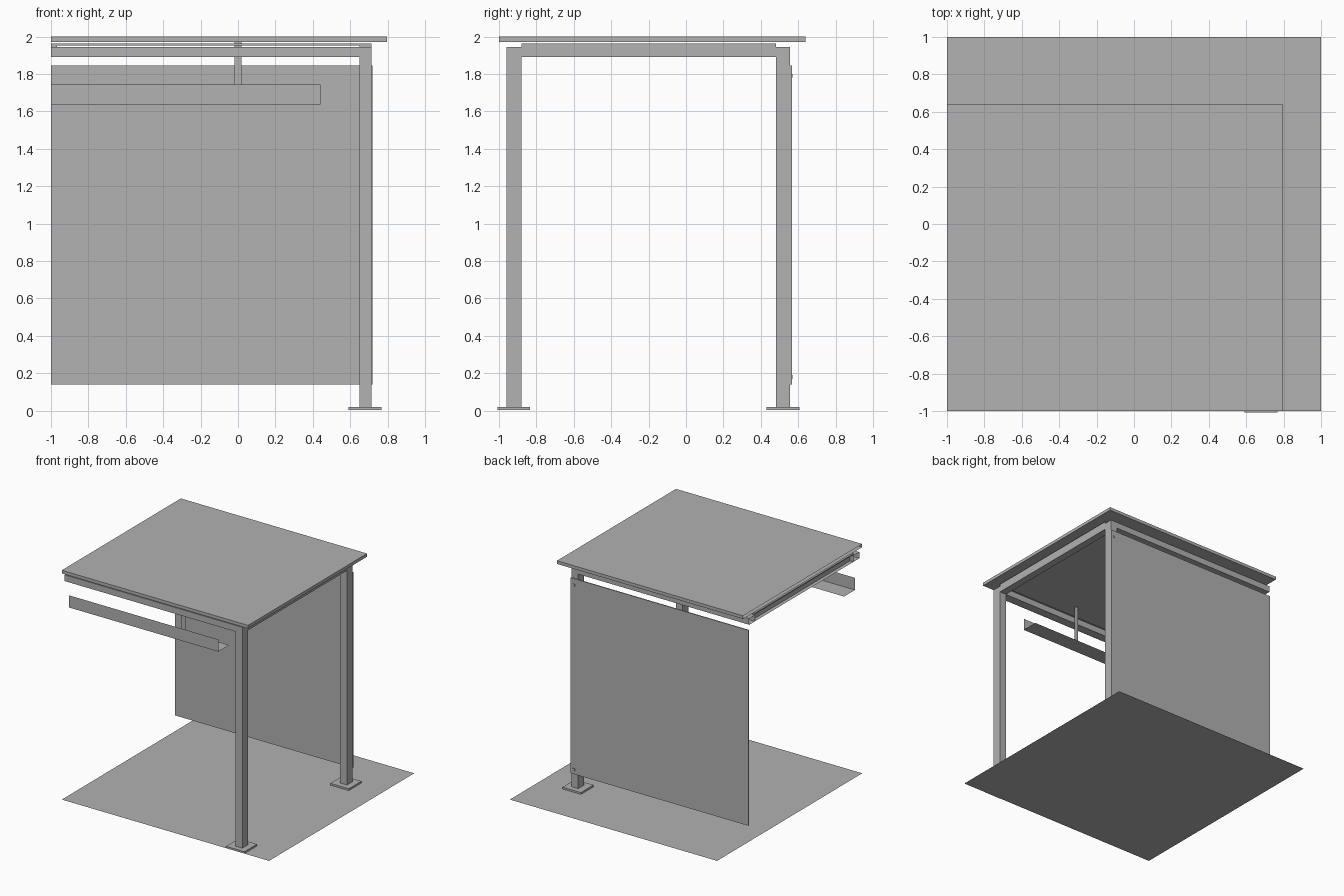
import bpy, bmesh

old = bpy.data.objects.get("Cube")
if old:
    bpy.data.objects.remove(old, do_unlink=True)

# Single painted-metal colour
grey = bpy.data.materials.new("plain_grey")
grey.use_nodes = True
colour = (0.445, 0.445, 0.445, 1)
grey.diffuse_color = colour
grey.node_tree.nodes["Principled BSDF"].inputs["Base Color"].default_value = colour


def finish(name, bm):
    mesh = bpy.data.meshes.new(name)
    bm.to_mesh(mesh)
    bm.free()
    mesh.materials.append(grey)
    obj = bpy.data.objects.new(name, mesh)
    bpy.context.collection.objects.link(obj)
    return obj


def box(name, x, y, z, open_end=False):
    """Box from three (low, high) ranges; open_end removes the -x face."""
    bm = bmesh.new()
    bmesh.ops.create_cube(bm, size=1)
    for v in bm.verts:
        for i, (low, high) in enumerate((x, y, z)):
            v.co[i] = low if v.co[i] < 0 else high
    bm.normal_update()
    if open_end:
        ends = [f for f in bm.faces if f.normal.x < -0.9]
        bmesh.ops.delete(bm, geom=ends, context='FACES_ONLY')
    return finish(name, bm)


def sheet(name, path, x):
    """Thin sheet: a (y, z) path swept between two x positions."""
    bm = bmesh.new()
    rows = [[bm.verts.new((px, y, z)) for y, z in path] for px in x]
    for i in range(len(path) - 1):
        bm.faces.new((rows[0][i], rows[1][i], rows[1][i + 1], rows[0][i + 1]))
    return finish(name, bm)


CUT = -1.0                   # section plane where the long parts stop
POST_X = (0.65, 0.715)
FRONT_Y = (-0.96, -0.88)
BACK_Y = (0.48, 0.557)

# Ground sheet
sheet("ground_sheet", [(-1, 0), (1, 0)], (-1, 1))

# Posts, foot plates and long beams, front and back
for side, span in (("front", FRONT_Y), ("back", BACK_Y)):
    mid = sum(span) / 2
    box(side + "_post", POST_X, span, (0.015, 1.945))
    box(side + "_foot_plate", (0.59, 0.767), (mid - 0.087, mid + 0.087), (0.004, 0.02))
    box(side + "_beam", (CUT, POST_X[0]), span, (1.89, 1.945), open_end=True)

# Cross beams between the front and back beams
between = (FRONT_Y[1], BACK_Y[0])
box("end_cross_beam", POST_X, between, (1.89, 1.962))
box("cut_cross_beam", (CUT, -0.967), between, (1.89, 1.962), open_end=True)

# Ceiling sheet and hollow roof
box("ceiling_sheet", (CUT, POST_X[1]), between, (1.952, 1.962))
box("roof", (CUT, 0.797), (-1, 0.64), (1.972, 2), open_end=True)

# Back wall panel with its fixings
box("back_panel", (CUT, 0.718), (0.557, 0.566), (0.14, 1.845))
for label, z in (("lower", 0.18), ("upper", 1.79)):
    box(label + "_panel_fixing", (0.675, 0.695), (0.566, 0.57), (z - 0.01, z + 0.01))

# Angled fascia tray and its flat hanger
sheet("fascia_tray", [(-0.9, 1.743), (-0.9, 1.637), (-0.75, 1.637)], (CUT, 0.44))
sheet("tray_hanger", [(-0.75, 1.637), (-0.75, 1.972)], (-0.02, 0.018))
